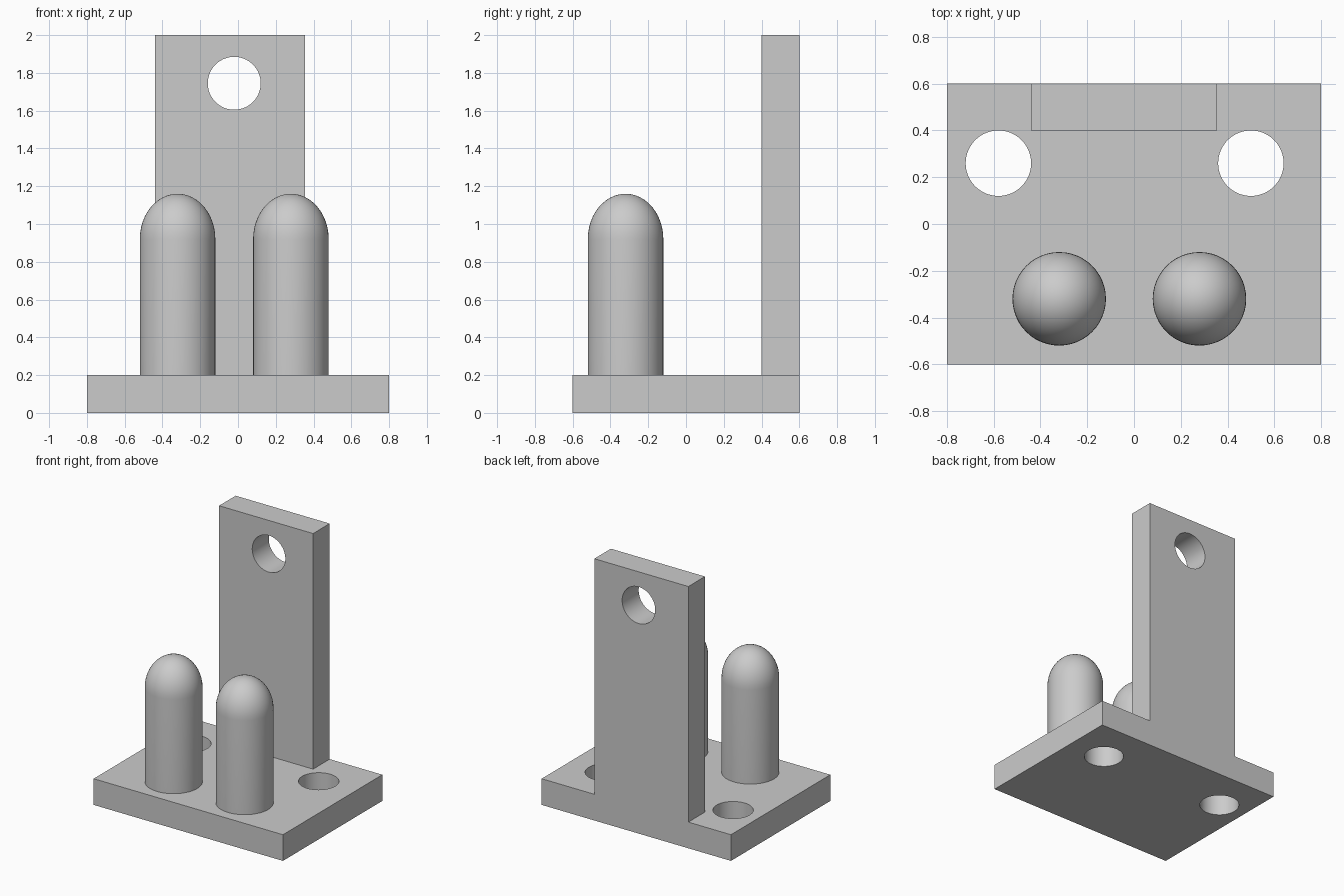
import bpy
import math

if "Cube" in bpy.data.objects:
    bpy.data.objects.remove(bpy.data.objects["Cube"])

grey = bpy.data.materials.new("plain_grey")
grey.use_nodes = True
grey.diffuse_color = (0.6, 0.6, 0.6, 1)
grey.node_tree.nodes["Principled BSDF"].inputs["Base Color"].default_value = (0.6, 0.6, 0.6, 1)


def box(name, low, high):
    centre = [(a + b) / 2 for a, b in zip(low, high)]
    bpy.ops.mesh.primitive_cube_add(size=1, location=centre)
    ob = bpy.context.object
    ob.name = name
    ob.scale = [b - a for a, b in zip(low, high)]
    bpy.ops.object.transform_apply(location=False, rotation=False, scale=True)
    ob.data.materials.append(grey)
    return ob


def combine(target, tool, operation):
    """Apply a boolean and discard the tool object."""
    mod = target.modifiers.new("cut", "BOOLEAN")
    mod.operation = operation
    mod.solver = "EXACT"
    mod.object = tool
    bpy.context.view_layer.objects.active = target
    bpy.ops.object.modifier_apply(modifier=mod.name)
    bpy.data.objects.remove(tool)


def drill(target, location, rotation=(0, 0, 0)):
    bpy.ops.mesh.primitive_cylinder_add(vertices=64, radius=0.14, depth=0.5,
                                        location=location, rotation=rotation)
    cutter = bpy.context.object
    cutter.hide_render = True
    cutter.data.materials.append(grey)
    combine(target, cutter, "DIFFERENCE")


def smooth(ob, angle):
    bpy.ops.object.select_all(action="DESELECT")
    ob.select_set(True)
    bpy.context.view_layer.objects.active = ob
    bpy.ops.object.shade_smooth_by_angle(angle=math.radians(angle))


# Base plate joined with the upright back plate
bracket = box("bracket", (-0.8, -0.6, 0), (0.8, 0.6, 0.2))
combine(bracket, box("back_plate", (-0.44, 0.4, 0.1), (0.355, 0.6, 2)), "UNION")

# Mounting holes in the base and the hanging hole in the back plate
for x in (-0.58, 0.5):
    drill(bracket, (x, 0.26, 0.1))
drill(bracket, (-0.02, 0.5, 1.745), (math.pi / 2, 0, 0))
smooth(bracket, 30)


# Round pegs with elongated domed tops, spun from a half profile
def peg(name, x, y, radius=0.2, shoulder=0.92, top=1.16, sides=48, rings=12):
    profile = [(radius, 0.2)]
    for i in range(rings):
        a = math.pi / 2 * i / rings
        profile.append((radius * math.cos(a), shoulder + (top - shoulder) * math.sin(a)))
    verts = [(r * math.cos(math.tau * s / sides), r * math.sin(math.tau * s / sides), z)
             for r, z in profile for s in range(sides)]
    faces = [(k * sides + s, k * sides + (s + 1) % sides,
              (k + 1) * sides + (s + 1) % sides, (k + 1) * sides + s)
             for k in range(len(profile) - 1) for s in range(sides)]
    tip = len(verts)
    verts.append((0, 0, top))
    faces += [(tip - sides + s, tip - sides + (s + 1) % sides, tip) for s in range(sides)]
    faces.append(tuple(reversed(range(sides))))
    mesh = bpy.data.meshes.new(name)
    mesh.from_pydata(verts, [], faces)
    mesh.materials.append(grey)
    ob = bpy.data.objects.new(name, mesh)
    bpy.context.collection.objects.link(ob)
    ob.location = (x, y, 0)
    smooth(ob, 40)


peg("right_peg", -0.32, -0.32)
peg("left_peg", 0.28, -0.32)
